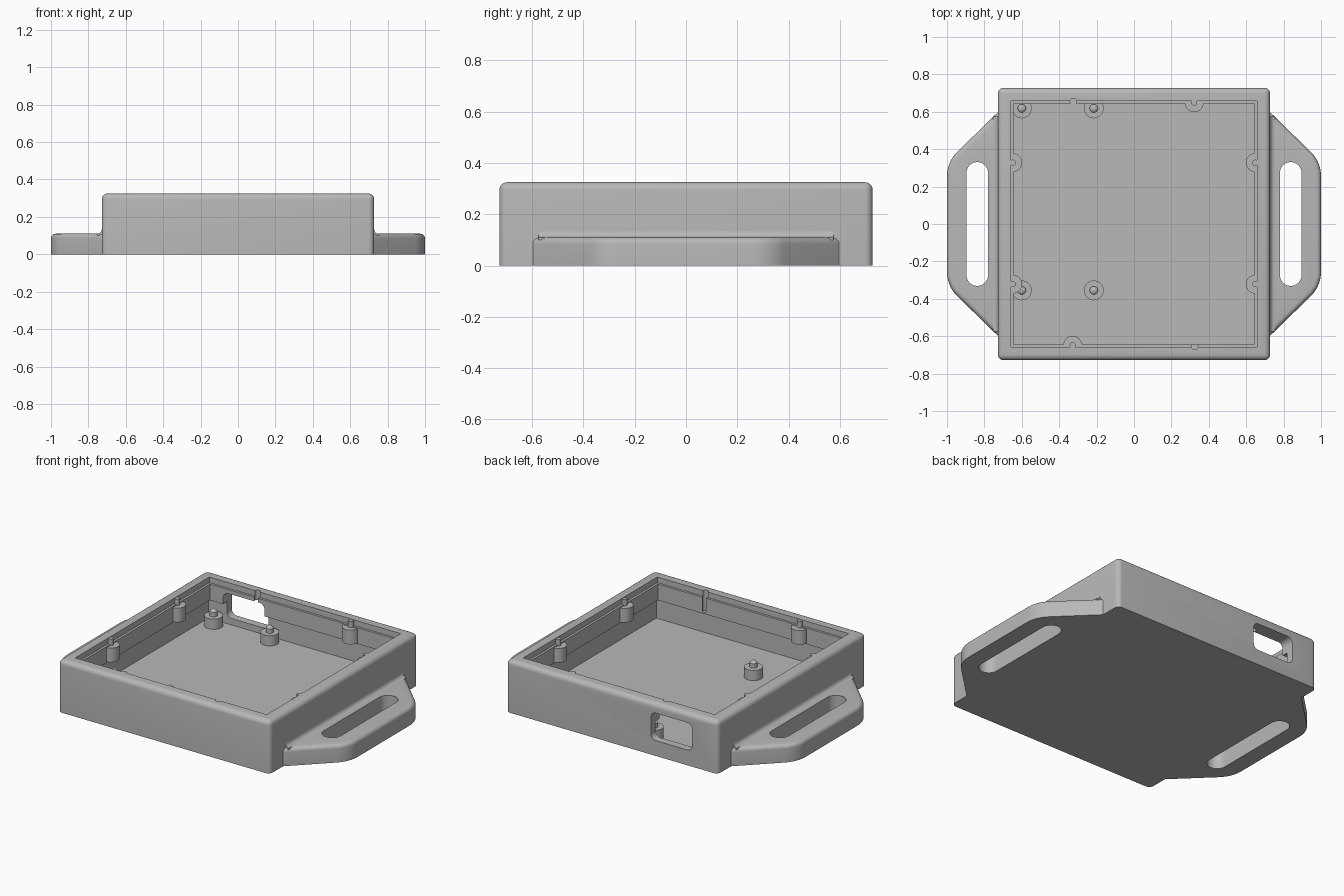
import bpy, bmesh, math
from mathutils import Matrix

cube = bpy.data.objects.get("Cube")
if cube:
    bpy.data.objects.remove(cube, do_unlink=True)

grey = bpy.data.materials.new("plastic_grey")
grey.use_nodes = True
COLOR = (0.48, 0.48, 0.48, 1)
grey.diffuse_color = COLOR
grey.node_tree.nodes["Principled BSDF"].inputs["Base Color"].default_value = COLOR


def make(name, bm):
    bmesh.ops.recalc_face_normals(bm, faces=bm.faces)
    mesh = bpy.data.meshes.new(name)
    bm.to_mesh(mesh)
    bm.free()
    mesh.materials.append(grey)
    ob = bpy.data.objects.new(name, mesh)
    bpy.context.collection.objects.link(ob)
    return ob


def activate(ob):
    bpy.ops.object.select_all(action='DESELECT')
    ob.select_set(True)
    bpy.context.view_layer.objects.active = ob


def smooth(ob):
    activate(ob)
    bpy.ops.object.shade_smooth_by_angle(angle=math.radians(32))


def cut(target, cutter):
    mod = target.modifiers.new("cut", 'BOOLEAN')
    mod.operation, mod.solver, mod.object = 'DIFFERENCE', 'EXACT', cutter
    activate(target)
    bpy.ops.object.modifier_apply(modifier=mod.name)
    bpy.data.objects.remove(cutter, do_unlink=True)


def prism(points, lo, hi):
    """Extrude a flat outline from z = lo to z = hi."""
    bm = bmesh.new()
    face = bm.faces.new([bm.verts.new((x, y, lo)) for x, y in points])
    ext = bmesh.ops.extrude_face_region(bm, geom=[face])["geom"]
    bmesh.ops.translate(bm, vec=(0, 0, hi - lo),
                        verts=[v for v in ext if isinstance(v, bmesh.types.BMVert)])
    return bm


def arc(cx, cy, r, a, b, n=8):
    return [(cx + r * math.cos(math.radians(a + (b - a) * i / n)),
             cy + r * math.sin(math.radians(a + (b - a) * i / n))) for i in range(n + 1)]


def rounded_rect(cx, cy, w, h, r):
    pts = []
    for k, (sx, sy) in enumerate([(1, 1), (-1, 1), (-1, -1), (1, -1)]):
        pts += arc(cx + sx * (w - r), cy + sy * (h - r), r, 90 * k, 90 * k + 90, 6)
    return pts


def square(h):
    return [(-h, -h), (h, -h), (h, h), (-h, h)]


def lathe(name, x, y, profile):
    """Turned part from (radius, height) pairs, ending on the axis."""
    bm = bmesh.new()
    pts = [(0, profile[0][1])] + profile
    vs = [bm.verts.new((r, 0, z)) for r, z in pts]
    es = [bm.edges.new(p) for p in zip(vs, vs[1:])]
    bmesh.ops.spin(bm, geom=vs + es, axis=(0, 0, 1), cent=(0, 0, 0),
                   angle=math.tau, steps=32)
    bmesh.ops.remove_doubles(bm, verts=bm.verts, dist=1e-5)
    bmesh.ops.translate(bm, verts=bm.verts, vec=(x, y, 0))
    ob = make(name, bm)
    smooth(ob)


def bevel(bm, edges, r):
    bmesh.ops.bevel(bm, geom=edges, offset=r, segments=5, profile=0.5,
                    affect='EDGES', clamp_overlap=True)


HALF, TOP, FLOOR, LEDGE = 0.728, 0.325, 0.055, 0.19

# Case: rounded block
bm = prism(square(HALF), 0, TOP)
bevel(bm, [e for e in bm.edges if any(v.co.z > 0.1 for v in e.verts)], 0.03)
case = make("case_body", bm)

# Hollow: wide lower cavity, narrower rim ring, shallow lid seat
cut(case, make("cavity_cutter", prism(square(0.68), FLOOR, LEDGE)))
cut(case, make("opening_cutter", prism(square(0.643), 0.1, 0.4)))
cut(case, make("lid_seat_cutter", prism(square(0.657), 0.29, 0.4)))

# Small alignment notches in front and back rim
for s in (1, -1):
    cut(case, make("notch_cutter",
                   prism(arc(-0.325 * s, 0.655 * s, 0.017, 0, 345, 23), 0.2, 0.4)))

# Port window in the back wall
bm = prism(rounded_rect(-0.41, 0.18, 0.142, 0.085, 0.035), -0.8, -0.6)
bmesh.ops.rotate(bm, verts=bm.verts, cent=(0, 0, 0),
                 matrix=Matrix.Rotation(math.pi / 2, 3, 'X'))
cut(case, make("window_cutter", bm))
smooth(case)

# Side handles with slots, and a fillet where each meets the case
for s, side in ((1, "left"), (-1, "right")):
    outline = [(0.70, 0.625)] + arc(0.82, 0.256, 0.18, 45, 0)
    outline += [(x, -y) for x, y in reversed(outline)]
    bm = prism([(x * s, y) for x, y in outline], 0, 0.11)
    rim = [e for e in bm.edges if all(v.co.z > 0.1 for v in e.verts)
           and any(abs(v.co.x) > 0.71 for v in e.verts)]
    bevel(bm, rim, 0.025)
    handle = make(side + "_handle", bm)
    slot = arc(0.838, 0.273, 0.058, 0, 180, 16) + arc(0.838, -0.273, 0.058, 180, 360, 16)
    cut(handle, make("slot_cutter", prism([(x * s, y) for x, y in slot], -0.1, 0.2)))
    smooth(handle)

    profile = [(0.715, 0.1), (0.753, 0.1)] + arc(0.753, 0.135, 0.025, 270, 180, 6) + [(0.715, 0.135)]
    bm = prism([(x * s, z) for x, z in profile], -0.575, 0.575)
    bmesh.ops.rotate(bm, verts=bm.verts, cent=(0, 0, 0),
                     matrix=Matrix.Rotation(math.pi / 2, 3, 'X'))
    smooth(make(side + "_handle_fillet", bm))

# Board standoffs with pointed pins
for x in (-0.6, -0.215):
    for y in (0.618, -0.355):
        lathe("standoff", x, y, [(0.053, 0.05), (0.053, 0.118), (0.022, 0.118),
                                 (0.022, 0.145), (0, 0.165)])

# Lid bosses on the rim, each with a pin
bosses = [(s * 0.648, y) for s in (1, -1) for y in (0.328, -0.322)]
bosses += [(0.322, 0.648), (-0.328, -0.648)]
for x, y in bosses:
    lathe("lid_boss", x, y, [(0.05, 0.195), (0.05, 0.283), (0.016, 0.283),
                             (0.016, 0.322), (0, 0.322)])
